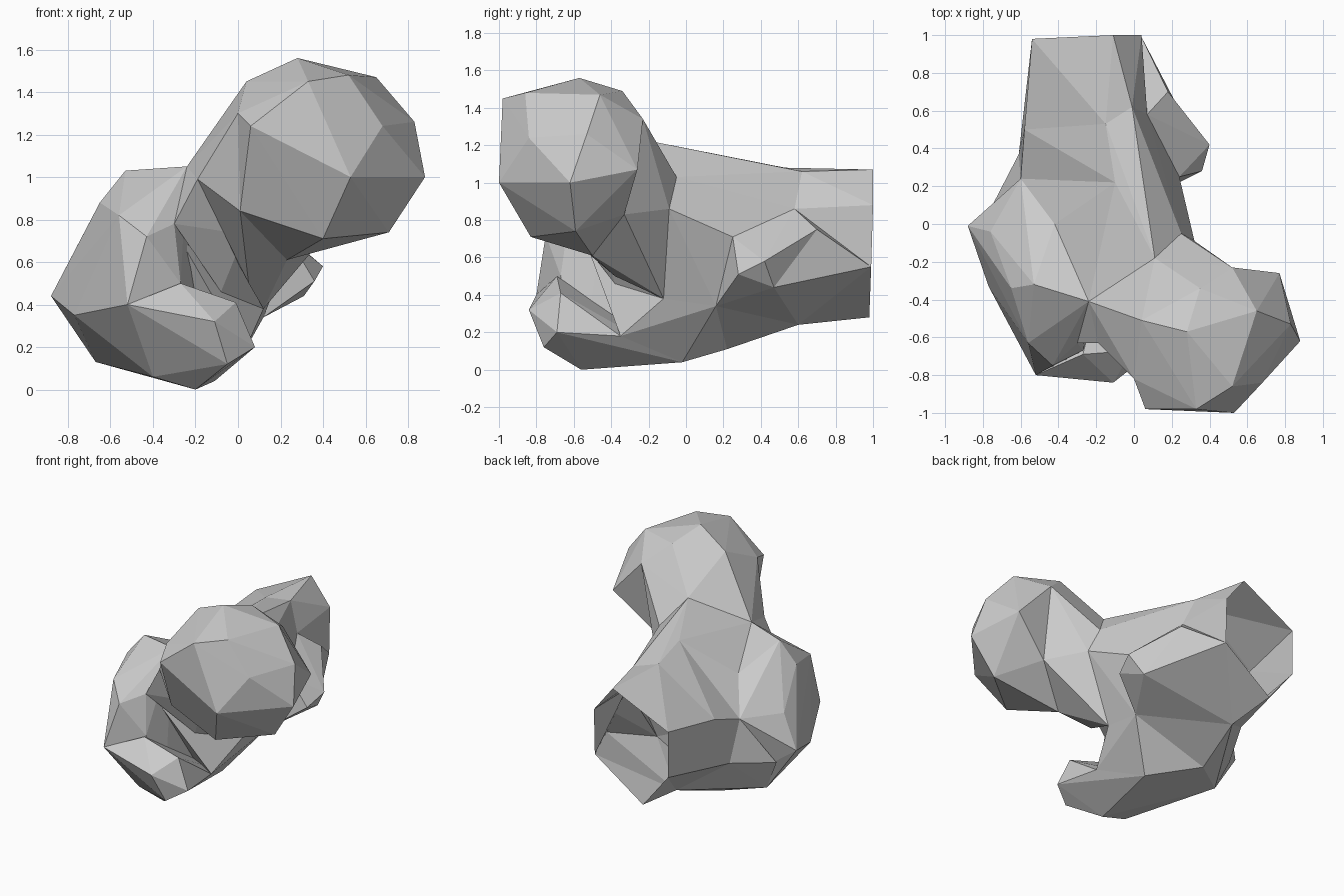
import bpy, bmesh

if "Cube" in bpy.data.objects:
    bpy.data.objects.remove(bpy.data.objects["Cube"])


def finish(name, bm):
    bmesh.ops.recalc_face_normals(bm, faces=bm.faces)
    me = bpy.data.meshes.new(name)
    bm.to_mesh(me)
    bm.free()
    ob = bpy.data.objects.new(name, me)
    bpy.context.collection.objects.link(ob)
    return ob


def hull(name, pts):
    """Faceted lump stretched over a few corner points."""
    bm = bmesh.new()
    vs = [bm.verts.new(p) for p in pts]
    res = bmesh.ops.convex_hull(bm, input=vs)
    junk = {v for v in res["geom_interior"] + res["geom_unused"]
            if isinstance(v, bmesh.types.BMVert)}
    bmesh.ops.delete(bm, geom=list(junk), context='VERTS')
    return finish(name, bm)


def loft(name, rings):
    """Open faceted tube through matching cross-sections."""
    bm = bmesh.new()
    rows = [[bm.verts.new(p) for p in r] for r in rings]
    n = len(rows[0])
    for a, b in zip(rows, rows[1:]):
        for i in range(n):
            j = (i + 1) % n
            bm.faces.new((a[i], a[j], b[j], b[i]))
    bmesh.ops.triangulate(bm, faces=bm.faces)
    return finish(name, bm)


# Corners shared between neighbouring parts
crest = (-.10, .22, 1.12)
flank = (.24, .25, .71)
groin = (.12, .16, .34)
keel = (-.11, -.02, .04)
belly = (-.41, .22, .11)
heel = (-.67, .03, .13)
hip = (-.60, .24, .69)
saddle = (-.24, -.41, 1.05)
dip = (-.42, 0, .88)
ridge = (-.15, .53, 1.08)
spur = (-.01, .62, 1.06)
notch = (.07, .58, .86)
brow = (.04, -.51, 1.45)
nape = (.11, -.18, 1.22)
collar = (.25, -.05, 1.03)
armpit = (.32, -.09, .86)
throat = (-.08, -.38, .46)
sole = (-.20, -.56, 0)
pad = (-.40, -.57, .06)
chin = (.12, -.12, .38)
fin_root = (.31, .47, .44)
fin_tip = (.18, .70, .75)
side = (-.61, .37, .42)
base = (-.34, .60, .24)

# Rear trunk: hollow tube open at the back
end_ring = [(-.11, 1, 1.07), (.04, 1, .88), (.04, .99, .55),
            (-.34, .98, .28), (-.54, .98, .53), (-.54, .98, .86)]
mid_ring = [ridge, notch, fin_root, base, side, (-.58, .50, .78)]
loft("rear_trunk", [end_ring, mid_ring, [crest, flank, groin, belly, heel, hip]])

# Upper right edge and lower left cheek of the trunk
hull("trunk_shoulder", [ridge, spur, notch, (-.11, 1, 1.07), (.04, 1, .88)])
hull("trunk_top", [ridge, spur, notch, crest, flank, nape, collar])
hull("trunk_cheek", [hip, side, base, belly, heel, (-.77, .06, .35)])

# Fin on the right side with its tapering tail
hull("side_fin", [notch, fin_tip, (.40, .42, .58), (.36, .28, .51),
                  flank, fin_root, groin])
hull("fin_tail", [notch, fin_tip, fin_root, (.04, .99, .55)])

# Middle of the body, running up to the neck and down to the keel
hull("upper_body", [crest, flank, groin, hip, dip, saddle, nape, collar,
                    armpit, chin, throat])
hull("lower_body", [groin, keel, belly, heel, hip, dip, chin, throat,
                    (.03, -.35, .18), (-.28, -.55, .72)])

# Left lobe
hull("left_lobe", [keel, belly, heel, hip, dip, saddle,
                   (-.88, -.01, .44), (-.76, -.04, .67), (-.65, -.34, .88),
                   (-.53, -.32, 1.03), (-.77, -.33, .35), (-.56, -.63, .82),
                   (-.52, -.80, .40), (-.43, -.75, .72), (-.30, -.63, .78),
                   (-.27, -.67, .50), sole, pad])

# Low front knob
hull("front_knob", [keel, (-.11, -.84, .32), (.08, -.69, .20), (-.01, -.67, .41),
                    (-.27, -.69, .50), (-.52, -.80, .40), sole, pad,
                    (.03, -.35, .18), (-.05, -.76, .12)])

# Web closing the gap between lobe and neck
hull("neck_web", [saddle, (-.30, -.63, .78), (-.19, -.63, .99),
                  (.03, -.45, .73), throat, chin])

# Neck
hull("neck", [saddle, brow, nape, collar, armpit, (.35, -.34, 1.49),
              (.52, -.23, 1.34), (.50, -.33, .83), (.23, -.50, .61),
              (.03, -.45, .73), (.01, -.78, .84), (0, -.82, 1.30),
              (-.19, -.63, .99), chin, (.05, -.38, .50)])

# Round head
hull("head", [brow, (.53, -1, 1), (.06, -.98, 1.24), (.33, -.98, 1.45),
              (.52, -.86, 1.48), (.68, -.84, 1.24), (.28, -.57, 1.56),
              (.65, -.46, 1.47), (.88, -.62, 1), (.71, -.59, .74),
              (.40, -.83, .71), (.01, -.78, .84), (.23, -.50, .61),
              (0, -.82, 1.30), (.35, -.34, 1.49), (.83, -.53, 1.26),
              (.77, -.26, 1.07), (.52, -.23, 1.34), (.50, -.33, .83)])
